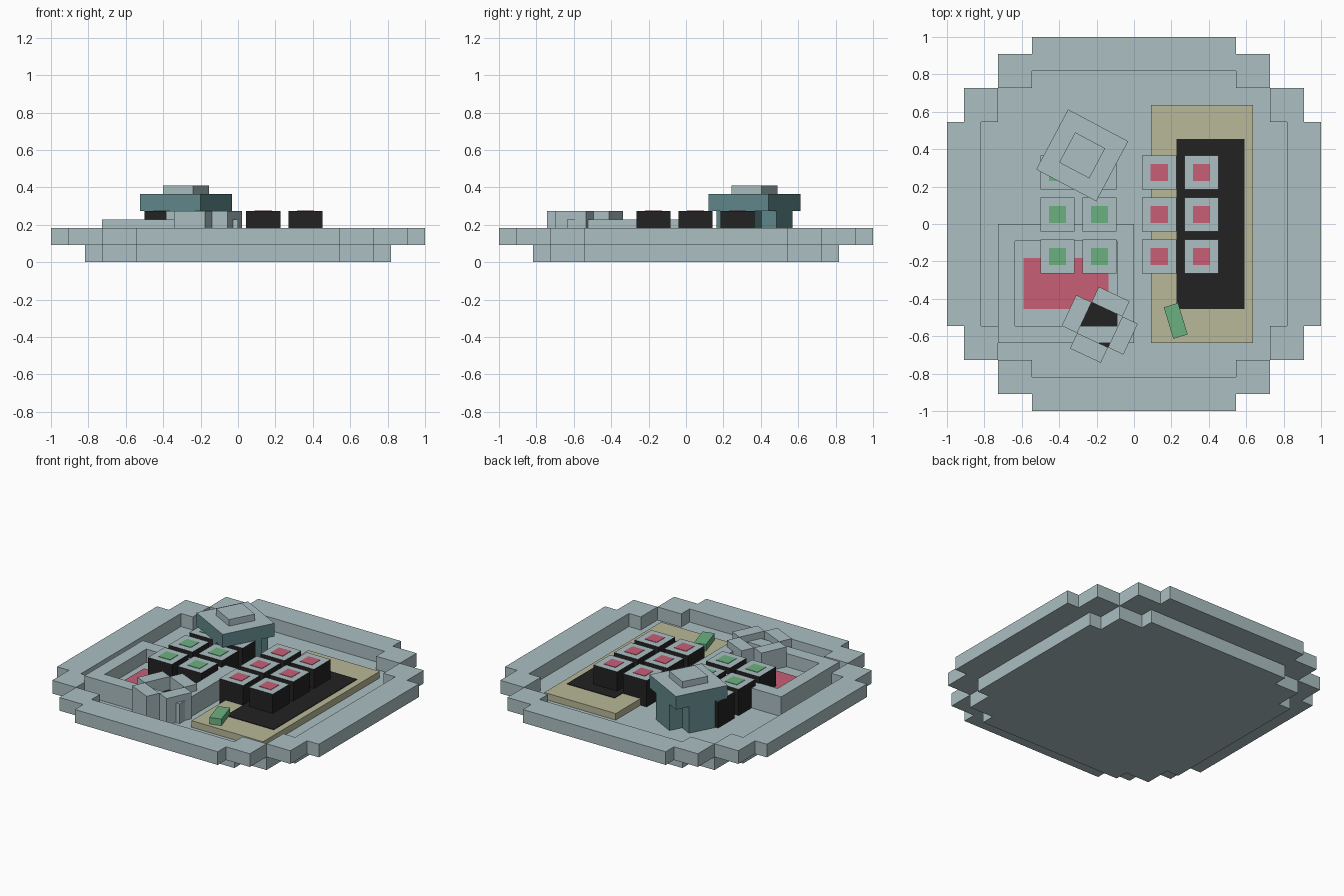
import bpy, bmesh, math
from mathutils import Matrix, Vector

if "Cube" in bpy.data.objects:
    bpy.data.objects.remove(bpy.data.objects["Cube"])

U = 1 / 22  # block size


def mat(name, rgb):
    m = bpy.data.materials.new(name)
    m.diffuse_color = (*rgb, 1)
    m.use_nodes = True
    m.node_tree.nodes["Principled BSDF"].inputs["Base Color"].default_value = m.diffuse_color
    return m


PALE = mat("pale_blue_grey", (0.41, 0.52, 0.54))
BLACK = mat("seaweed_black", (0.016, 0.016, 0.016))
STRAW = mat("straw", (0.48, 0.48, 0.315))
RED = mat("pink_red", (0.58, 0.112, 0.18))
GREEN = mat("soft_green", (0.145, 0.435, 0.215))
TEAL = mat("teal", (0.12, 0.25, 0.265))


def build(name, boxes, mats, centre=(0, 0), turn=0):
    """Boxes (x0,x1,y0,y1,z0,z1) in one object; a second material goes on upward faces."""
    bm = bmesh.new()
    for x0, x1, y0, y1, z0, z1 in boxes:
        m = Matrix.Translation(((x0 + x1) / 2, (y0 + y1) / 2, (z0 + z1) / 2))
        bmesh.ops.create_cube(bm, size=1, matrix=m @ Matrix.Diagonal((x1 - x0, y1 - y0, z1 - z0, 1)))
    bm.normal_update()
    if len(mats) > 1:
        for f in bm.faces:
            f.material_index = 1 if f.normal.z > 0.5 else 0
    me = bpy.data.meshes.new(name)
    bm.to_mesh(me)
    bm.free()
    for m in mats:
        me.materials.append(m)
    ob = bpy.data.objects.new(name, me)
    ob.location = (*centre, 0)
    ob.rotation_euler.z = math.radians(turn)
    bpy.context.collection.objects.link(ob)
    return ob


def prism(name, quarter, z0, z1, m):
    """Extrude an outline given by one quarter, mirrored to all four."""
    q = quarter
    pts = q + [(-x, y) for x, y in q[::-1]] + [(-x, -y) for x, y in q] + [(x, -y) for x, y in q[::-1]]
    bm = bmesh.new()
    face = bm.faces.new([bm.verts.new((x, y, z0)) for x, y in pts])
    ext = bmesh.ops.extrude_face_region(bm, geom=[face])
    for v in ext["geom"]:
        if isinstance(v, bmesh.types.BMVert):
            v.co.z = z1
    bmesh.ops.recalc_face_normals(bm, faces=bm.faces)
    me = bpy.data.meshes.new(name)
    bm.to_mesh(me)
    bm.free()
    me.materials.append(m)
    bpy.context.collection.objects.link(bpy.data.objects.new(name, me))


def frame(o, i, z0, z1):
    """Four walls between outer and inner rectangles."""
    return [(o[0], o[1], o[2], i[2], z0, z1), (o[0], o[1], i[3], o[3], z0, z1),
            (o[0], i[0], i[2], i[3], z0, z1), (i[1], o[1], i[2], i[3], z0, z1)]


def plus_walls(z0, z1):
    """Four walls around a square hollow, without corners."""
    a, b = 2 * U, 4 * U
    return [(-a, a, a, b, z0, z1), (-a, a, -b, -a, z0, z1),
            (a, b, -a, a, z0, z1), (-b, -a, -a, a, z0, z1)]


# Plate base with stepped corners
prism("plate_base", [(18 * U, 12 * U), (16 * U, 12 * U), (16 * U, 16 * U),
                     (12 * U, 16 * U), (12 * U, 18 * U)], 0, 2 * U, PALE)

# Raised plate rim: four bars plus stepped corner blocks
rim = []
for s in (-1, 1):
    a, b = sorted((s * 18 * U, s * 22 * U))
    rim += [(a, b, -12 * U, 12 * U, 2 * U, 4 * U), (-12 * U, 12 * U, a, b, 2 * U, 4 * U)]
    for t in (-1, 1):
        for p, q in ((16, 12), (12, 16)):
            x0, x1 = sorted((s * p * U, s * (p + 4) * U))
            y0, y1 = sorted((t * q * U, t * (q + 4) * U))
            rim.append((x0, x1, y0, y1, 2 * U, 4 * U))
build("plate_rim", rim, [PALE])

# Straw mat with a seaweed sheet
build("straw_mat", [(2 * U, 14 * U, -14 * U, 14 * U, 2 * U, 3 * U)], [STRAW])
build("seaweed_sheet", [(5 * U, 13 * U, -10 * U, 10 * U, 3 * U, 3 * U + 0.004)], [BLACK])

# Sauce dish
build("sauce_dish", frame((-16 * U, 0, -14 * U, 0), (-14 * U, -2 * U, -12 * U, -2 * U), 2 * U, 5 * U)
      + [(-14 * U, -2 * U, -12 * U, -2 * U, 2 * U, 3 * U)], [PALE])
build("sauce", [(-13 * U, -3 * U, -10 * U, -4 * U, 3 * U, 3 * U + 0.004)], [RED])

# Twelve rice rolls with coloured fillings
for cx, filling in ((-0.41, GREEN), (-0.185, GREEN), (0.135, RED), (0.36, RED)):
    for cy in (-0.175, 0.05, 0.275):
        r, f, top = 2 * U, U, 6 * U
        build("rice_roll", [(-r, r, -r, r, 2 * U, top)], [BLACK, PALE], (cx, cy))
        build("roll_filling", [(-f, f, -f, f, top - 0.002, top + 0.003)], [filling], (cx, cy))

# Small open cup leaning over the dish corner
build("small_cup", plus_walls(2 * U, 6 * U), [PALE], (-0.183, -0.539), -25)
build("cup_contents", [(-2 * U, 2 * U, -2 * U, 2 * U, 2 * U, 4 * U)], [BLACK], (-0.183, -0.539), -25)

# Teal pot with a lid
pot = (-0.277, 0.367)
build("pot_body", plus_walls(2 * U, 6 * U) + [(-2 * U, 2 * U, -2 * U, 2 * U, 2 * U, 6 * U)], [TEAL], pot, -28)
build("pot_lid", [(-4 * U, 4 * U, -4 * U, 4 * U, 6 * U, 8 * U)], [TEAL, PALE], pot, -28)
build("lid_knob", [(-2 * U, 2 * U, -2 * U, 2 * U, 8 * U, 9 * U)], [PALE], pot, -28)

# Green paste block on the mat
build("green_paste", [(-0.04, 0.04, -0.088, 0.088, 3 * U, 4 * U)], [GREEN], (0.223, -0.518), 17)
